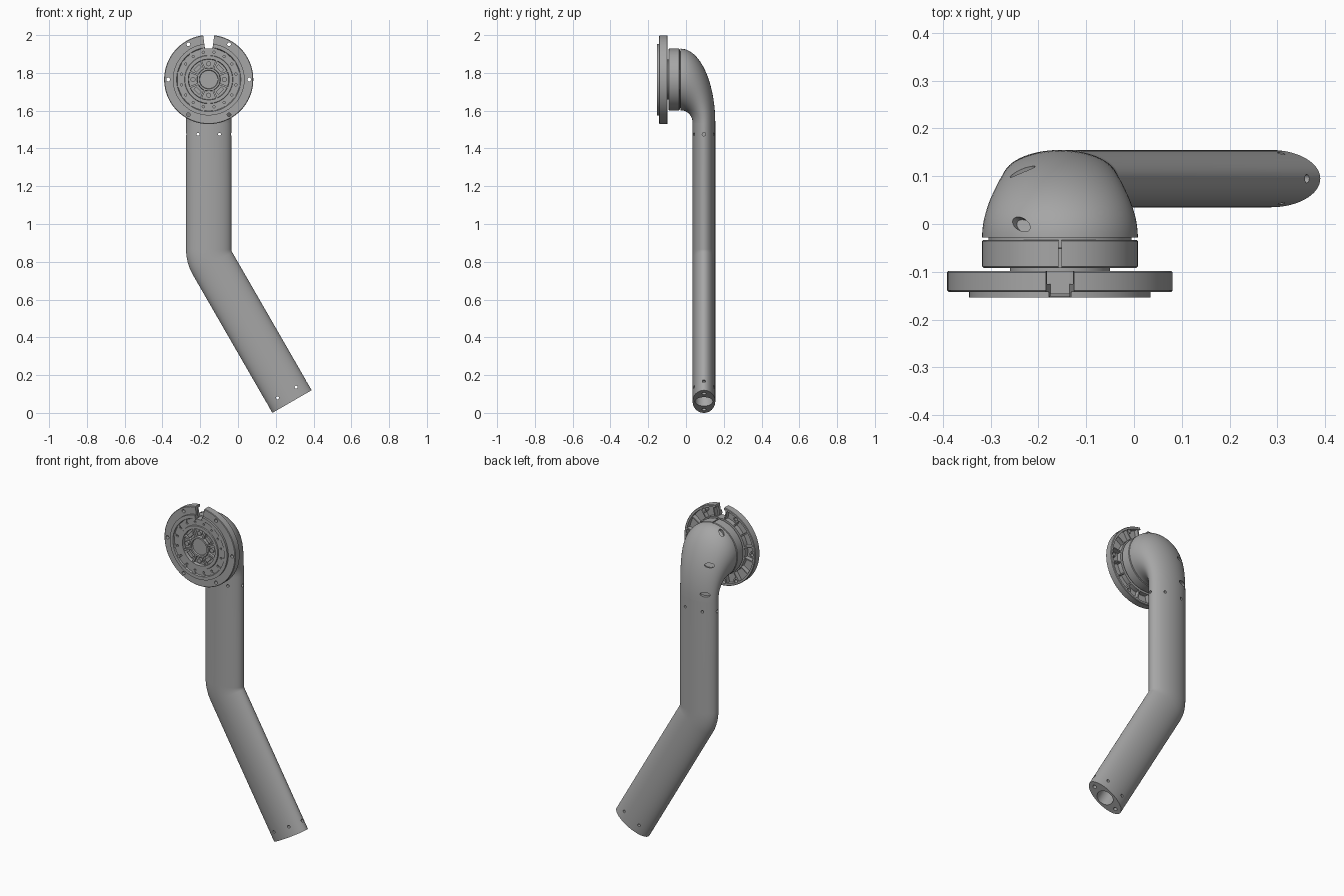
import bpy, bmesh
from math import sin, cos, pi, radians
from mathutils import Vector, Matrix

if "Cube" in bpy.data.objects:
    bpy.data.objects.remove(bpy.data.objects["Cube"])

grey = bpy.data.materials.new("satin_grey")
grey.use_nodes = True
COLOUR = (0.38, 0.38, 0.38, 1)
grey.diffuse_color = COLOUR
grey.node_tree.nodes["Principled BSDF"].inputs["Base Color"].default_value = COLOUR

HUB = Vector((-0.155, 0, 1.765))       # centre of the round joint, axis along y
Y = Vector((0, 1, 0))


def finish(name, bm, cutter=None, angle=35):
    """Turn a bmesh into a shaded object, with an optional bmesh carved away."""
    bmesh.ops.recalc_face_normals(bm, faces=bm.faces)
    mesh = bpy.data.meshes.new(name)
    bm.to_mesh(mesh)
    bm.free()
    mesh.materials.append(grey)
    obj = bpy.data.objects.new(name, mesh)
    bpy.context.collection.objects.link(obj)
    if cutter:
        tool = finish(name + "_cutter", cutter)
        tool.hide_render = True
        mod = obj.modifiers.new("carve", 'BOOLEAN')
        mod.operation, mod.solver, mod.object = 'DIFFERENCE', 'EXACT', tool
        mod.use_self = True
        carved = bpy.data.meshes.new_from_object(
            obj.evaluated_get(bpy.context.evaluated_depsgraph_get()))
        obj.modifiers.clear()
        obj.data = carved
        bpy.data.objects.remove(tool)
    bpy.ops.object.select_all(action='DESELECT')
    obj.select_set(True)
    bpy.context.view_layer.objects.active = obj
    bpy.ops.object.shade_smooth_by_angle(angle=radians(angle))
    return obj


def lathe(bm, profile, steps=96):
    """Revolve (radius, y) points about the joint axis."""
    verts = [bm.verts.new(HUB + Vector((r, y, 0))) for r, y in profile]
    edges = [bm.edges.new(pair) for pair in zip(verts, verts[1:])]
    bmesh.ops.spin(bm, geom=verts + edges, cent=HUB, axis=Y,
                   angle=2 * pi, steps=steps, use_merge=True)
    bmesh.ops.remove_doubles(bm, verts=bm.verts, dist=1e-5)


def rod(bm, centre, direction, radius, length, scale=(1, 1), sides=24):
    turn = direction.to_track_quat('Z', 'Y').to_matrix().to_4x4()
    bmesh.ops.create_cone(bm, cap_ends=True, segments=sides, radius1=radius,
                          radius2=radius, depth=length,
                          matrix=Matrix.Translation(centre) @ turn
                          @ Matrix.Diagonal((*scale, 1, 1)))


def box(bm, centre, size, spin=0):
    """Box placed relative to the hub, turned about the joint axis."""
    bmesh.ops.create_cube(bm, size=1, matrix=Matrix.Translation(HUB)
                          @ Matrix.Rotation(spin, 4, 'Y')
                          @ Matrix.Translation(centre) @ Matrix.Diagonal((*size, 1)))


def polar(radius, y, angle):
    return HUB + Vector((radius * cos(angle), y, radius * sin(angle)))


def loft(bm, rings):
    loops = [[bm.verts.new(p) for p in ring] for ring in rings]
    n = len(loops[0])
    for low, high in zip(loops, loops[1:]):
        for i in range(n):
            j = (i + 1) % n
            bm.faces.new((low[i], low[j], high[j], high[i]))
    bm.faces.new(loops[0])
    bm.faces.new(loops[-1])


# Bent oval arm
SIDES = 64
TILT = radians(30)
WIDE, DEEP, ARM_Y = 0.12, 0.06, 0.095
foot = Vector((0.286, ARM_Y, 0.06))
down = Vector((sin(TILT), 0, -cos(TILT)))
pivot = Vector((-0.005, ARM_Y, 0.866))    # centre of the bend
BEND = 0.15
top = Vector((HUB.x, ARM_Y, 1.535))


def oval(centre, across):
    return [centre + across * WIDE * cos(a) + Y * DEEP * sin(a)
            for a in (2 * pi * i / SIDES for i in range(SIDES))]


rings = [oval(top, Vector((1, 0, 0)))]
for k in range(9):
    out = Vector((cos(TILT * k / 8), 0, sin(TILT * k / 8)))
    rings.append(oval(pivot - out * BEND, out))
foot_across = Vector((cos(TILT), 0, sin(TILT)))
rings.append(oval(foot, foot_across))
arm = bmesh.new()
loft(arm, rings)

cut = bmesh.new()
rod(cut, foot, down, 0.047, 0.5, sides=40)                 # open bore at the foot
ends = ((foot - down * 0.055, foot_across),
        (Vector((HUB.x, ARM_Y, 1.475)), Vector((1, 0, 0))))
for spot, across in ends:
    for side in (-1, 1):
        rod(cut, spot + across * side * 0.057, Y, 0.008, 0.3, sides=16)
        rod(cut, spot + across * side * WIDE, across, 0.009, 0.03, sides=16)
for side in (-1, 1):
    rod(cut, foot + foot_across * side * 0.085, down, 0.011, 0.05, sides=16)
finish("arm_tube", arm, cut)


# Elbow blending the oval arm into the round joint
def elbow_point(t, a):
    corner = Vector((HUB.x, -0.028, 1.535))
    inner = Vector((0, 0.063 * sin(t), 0.067 * cos(t)))
    outer = Vector((0, 0.183 * sin(t), 0.393 * cos(t)))
    width = 0.163 - 0.043 * sin(t) ** 2
    return (corner + inner.lerp(outer, (1 + sin(a)) / 2)
            + Vector((width * cos(a), 0, 0)))


elbow = bmesh.new()
loft(elbow, [[elbow_point(pi / 2 * k / 24, 2 * pi * i / SIDES) for i in range(SIDES)]
             for k in range(25)])
cut = bmesh.new()
for t, a, scale in ((0.16, 2.1, (1, 1.9)), (0.95, 2.2, (2.2, 1)), (1.45, 2.2, (2.2, 1))):
    p = elbow_point(t, a)
    normal = (elbow_point(t + 0.01, a) - p).cross(elbow_point(t, a + 0.01) - p).normalized()
    if normal.dot(p - elbow_point(t, a + pi)) < 0:
        normal.negate()
    rod(cut, p, normal, 0.013, 0.04, scale)
finish("elbow", elbow, cut)

# Collar with a slit at the top, and the neck running through both gaps
collar = bmesh.new()
lathe(collar, [(0, -0.033), (0.160, -0.033), (0.163, -0.036), (0.163, -0.089),
               (0.160, -0.092), (0, -0.092)])
cut = bmesh.new()
box(cut, (0, -0.06, 0.16), (0.006, 0.1, 0.03))
finish("collar", collar, cut)
neck = bmesh.new()
lathe(neck, [(0, -0.02), (0.15, -0.02), (0.15, -0.05), (0.105, -0.06),
             (0.105, -0.11), (0, -0.11)])
finish("neck", neck)

# Flange: stepped front, pocketed back
flange = bmesh.new()
lathe(flange, [(0, -0.098), (0.168, -0.098), (0.168, -0.126), (0.222, -0.126),
               (0.222, -0.098), (0.233, -0.098), (0.236, -0.101), (0.236, -0.139),
               (0.233, -0.142), (0.190, -0.142), (0.190, -0.154), (0.170, -0.154),
               (0.166, -0.146), (0.128, -0.146), (0.126, -0.152), (0.108, -0.152),
               (0.106, -0.132), (0.062, -0.132), (0.060, -0.150), (0.050, -0.150),
               (0.048, -0.140), (0, -0.140)])
for i in range(16):                                        # radial ribs on the back
    box(flange, (0.195, -0.115, 0), (0.062, 0.03, 0.007), 2 * pi * (i + 0.5) / 16)
cut = bmesh.new()
for i in range(6):                                         # bolt bosses and holes
    rod(flange, polar(0.213, -0.118, pi * i / 3), Y, 0.016, 0.036)
    rod(cut, polar(0.215, -0.12, pi * i / 3), Y, 0.010, 0.2, sides=16)
for i in range(16):
    rod(cut, polar(0.147, -0.146, 2 * pi * (i + 0.5) / 16), Y, 0.006, 0.02, sides=12)
# Tapered notch at the top
notch = [(-0.033, 0.26), (0.033, 0.26), (0.020, 0.165), (-0.020, 0.165)]
loft(cut, [[HUB + Vector((x, y, z)) for x, z in notch] for y in (-0.2, -0.05)])
finish("flange", flange, cut)

# Front hub: spokes, pads and screw bosses around the centre
spokes = bmesh.new()
for i in range(8):
    box(spokes, (0.083, -0.139, 0), (0.052, 0.018, 0.010), pi * i / 4 + pi / 8)
for i in range(4):
    box(spokes, (0.083, -0.140, 0), (0.020, 0.014, 0.040), pi * i / 2 + pi / 4)
    rod(spokes, polar(0.083, -0.138, pi * i / 2), Y, 0.013, 0.02, sides=20)
for i in range(16):                                        # scallops inside the rim
    rod(spokes, polar(0.164, -0.146, 2 * pi * i / 16 + pi / 16), Y, 0.010, 0.010, sides=16)
finish("hub_spokes", spokes)
